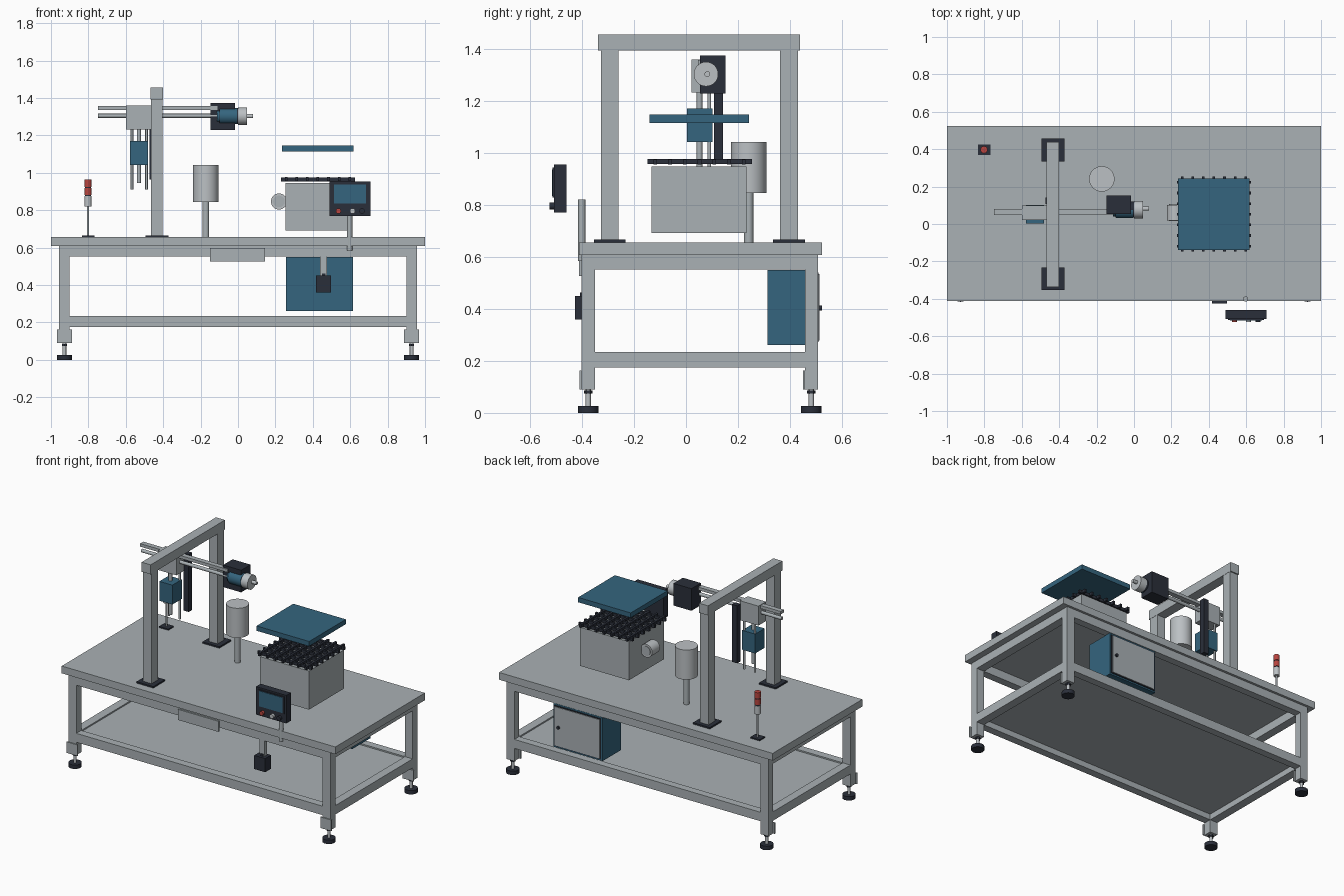
import bpy, bmesh, math
from mathutils import Matrix, Vector


def material(name, rgb):
    m = bpy.data.materials.new(name)
    m.diffuse_color = (*rgb, 1)
    return m


GREY = material("frame grey", (0.40, 0.44, 0.46))
LIGHT = material("light metal", (0.50, 0.53, 0.55))
BLUE = material("steel blue", (0.035, 0.13, 0.21))
DARK = material("dark charcoal", (0.023, 0.028, 0.042))
RED = material("signal red", (0.48, 0.06, 0.05))


def finish(name, bm, mat, smooth=False):
    mesh = bpy.data.meshes.new(name)
    bmesh.ops.recalc_face_normals(bm, faces=bm.faces)
    bm.to_mesh(mesh)
    bm.free()
    mesh.materials.append(mat)
    ob = bpy.data.objects.new(name, mesh)
    bpy.context.collection.objects.link(ob)
    if smooth:
        bpy.ops.object.select_all(action='DESELECT')
        ob.select_set(True)
        bpy.context.view_layer.objects.active = ob
        bpy.ops.object.shade_smooth_by_angle(angle=math.radians(35))
    return ob


def add_box(bm, x0, x1, y0, y1, z0, z1):
    m = (Matrix.Translation(((x0 + x1) / 2, (y0 + y1) / 2, (z0 + z1) / 2))
         @ Matrix.Diagonal((x1 - x0, y1 - y0, z1 - z0, 1)))
    bmesh.ops.create_cube(bm, size=1, matrix=m)


def box(name, mat, *bounds):
    bm = bmesh.new()
    add_box(bm, *bounds)
    return finish(name, bm, mat)


def cyl(name, mat, start, axis, length, r, sides=32):
    """Cylinder running from start along the named axis."""
    d = Vector({'x': (1, 0, 0), 'y': (0, 1, 0), 'z': (0, 0, 1)}[axis])
    bm = bmesh.new()
    m = (Matrix.Translation(Vector(start) + d * length / 2)
         @ d.to_track_quat('Z', 'Y').to_matrix().to_4x4())
    bmesh.ops.create_cone(bm, cap_ends=True, segments=sides, radius1=r,
                          radius2=r, depth=length, matrix=m)
    return finish(name, bm, mat, True)


# Table top, legs and rails
LEG_Y = ((-0.402, -0.35), (0.457, 0.507))
box("table_top", GREY, -1, 1, -0.412, 0.523, 0.608, 0.656)
for sx in (-1, 1):
    xa, xb = sorted((sx * 0.90, sx * 0.957))
    for y0, y1 in LEG_Y:
        cx, cy = sx * 0.928, (y0 + y1) / 2
        box("leg", GREY, xa, xb, y0, y1, 0.09, 0.608)
        box("foot_bracket", GREY, cx - 0.04, cx + 0.04, y0 - 0.007, y0, 0.09, 0.163)
        cyl("foot_stud", LIGHT, (cx, cy, 0.02), 'z', 0.08, 0.010, 16)
        cyl("foot_nut", DARK, (cx, cy, 0.074), 'z', 0.012, 0.016, 6)
        cyl("foot_pad", DARK, (cx, cy, 0), 'z', 0.026, 0.04)
    for z0, z1 in ((0.552, 0.608), (0.175, 0.234)):
        box("side_rail", GREY, xa, xb, -0.35, 0.457, z0, z1)
for y0, y1 in LEG_Y:
    for z0, z1 in ((0.552, 0.608), (0.175, 0.234)):
        box("long_rail", GREY, -0.90, 0.90, y0, y1, z0, z1)
box("lower_shelf", GREY, -0.90, 0.90, -0.35, 0.457, 0.214, 0.225)
box("front_plate", GREY, -0.15, 0.145, -0.412, -0.402, 0.527, 0.597)

# Gantry
for cy in (-0.293, 0.396):
    box("gantry_post", GREY, -0.466, -0.403, cy - 0.034, cy + 0.034, 0.66, 1.393)
    box("gantry_base", DARK, -0.494, -0.371, cy - 0.061, cy + 0.061, 0.656, 0.666)
box("gantry_beam", GREY, -0.468, -0.402, -0.338, 0.438, 1.393, 1.456)

# Horizontal arm and carriage
box("arm_upper_bar", GREY, -0.748, -0.11, 0.047, 0.08, 1.337, 1.357)
cyl("arm_lower_rod", GREY, (-0.748, 0.064, 1.305), 'x', 0.64, 0.011, 16)
box("carriage", GREY, -0.60, -0.466, 0.022, 0.10, 1.232, 1.36)
box("vertical_guide", DARK, -0.474, -0.436, 0.108, 0.143, 0.965, 1.345)
box("lift_block", BLUE, -0.577, -0.482, 0.003, 0.102, 1.042, 1.17)
for x in (-0.567, -0.489):
    cyl("lift_rod", GREY, (x, 0.09, 0.912), 'z', 0.33, 0.007, 12)
cyl("lift_piston", GREY, (-0.53, 0.052, 0.945), 'z', 0.29, 0.011, 16)

# Arm head
box("head_motor", DARK, -0.146, -0.015, 0.054, 0.152, 1.228, 1.374)
cyl("head_body", BLUE, (-0.112, 0.077, 1.303), 'x', 0.115, 0.036)
cyl("head_collar", DARK, (-0.10, 0.077, 1.303), 'x', 0.102, 0.043)
cyl("head_sleeve", BLUE, (-0.095, 0.074, 1.303), 'x', 0.09, 0.043)
cyl("head_drum", LIGHT, (0.0, 0.077, 1.303), 'x', 0.048, 0.047)
cyl("head_shaft", LIGHT, (0.048, 0.082, 1.303), 'x', 0.033, 0.011, 16)

# Canister on its stem
cyl("canister", LIGHT, (-0.172, 0.241, 0.845), 'z', 0.196, 0.068, 48)
cyl("canister_stem", GREY, (-0.172, 0.241, 0.656), 'z', 0.189, 0.018, 24)

# Signal light
box("signal_base", DARK, -0.835, -0.767, 0.368, 0.424, 0.656, 0.664)
cyl("signal_pole", GREY, (-0.802, 0.397, 0.664), 'z', 0.16, 0.006, 12)
for name, mat, z0, z1, r in (("signal_body", LIGHT, 0.82, 0.875, 0.019),
                             ("signal_ring", DARK, 0.875, 0.962, 0.016),
                             ("signal_lower_lamp", RED, 0.882, 0.919, 0.019),
                             ("signal_upper_lamp", RED, 0.925, 0.964, 0.019)):
    cyl(name, mat, (-0.802, 0.397, z0), 'z', z1 - z0, r, 24)

# Process box, side roller, slatted bed and cover plate
box("process_box", GREY, 0.255, 0.612, -0.133, 0.232, 0.692, 0.947)
cyl("side_roller", LIGHT, (0.219, 0.02, 0.847), 'y', 0.082, 0.043)
cyl("side_roller_hub", GREY, (0.219, 0.016, 0.847), 'y', 0.09, 0.031)
bm = bmesh.new()
for i in range(7):
    x, y = 0.257 + i * 0.0567, -0.118 + i * 0.0567
    add_box(bm, x - 0.007, x + 0.007, -0.148, 0.254, 0.957, 0.977)
    add_box(bm, 0.229, 0.625, y - 0.007, y + 0.007, 0.955, 0.975)
finish("slatted_bed", bm, DARK)
box("cover_plate", BLUE, 0.234, 0.618, -0.14, 0.243, 1.115, 1.147)

# Control panel and its post
box("panel_case", DARK, 0.488, 0.709, -0.508, -0.46, 0.77, 0.955)
box("panel_bezel", DARK, 0.503, 0.695, -0.513, -0.508, 0.828, 0.944)
box("panel_screen", BLUE, 0.513, 0.685, -0.516, -0.513, 0.835, 0.937)
for name, mat, x in (("red_button", RED, 0.537), ("grey_button", LIGHT, 0.612),
                     ("dark_button", DARK, 0.663)):
    cyl(name, mat, (x, -0.525, 0.796), 'y', 0.02, 0.014, 24)
cyl("panel_post", GREY, (0.597, -0.401, 0.585), 'z', 0.235, 0.014, 24)

# Hanging switch box
box("switch_bracket", GREY, 0.439, 0.476, -0.402, -0.375, 0.45, 0.555)
box("switch_box", DARK, 0.417, 0.497, -0.426, -0.365, 0.36, 0.45)
box("switch_plug", DARK, 0.448, 0.468, -0.408, -0.37, 0.45, 0.463)

# Cabinet under the table with rear door
box("cabinet", BLUE, 0.256, 0.616, 0.313, 0.505, 0.262, 0.55)
box("door_seal", DARK, 0.266, 0.606, 0.505, 0.510, 0.272, 0.54)
box("door", GREY, 0.272, 0.600, 0.510, 0.514, 0.278, 0.534)
cyl("door_handle", DARK, (0.572, 0.514, 0.403), 'y', 0.01, 0.01, 16)
